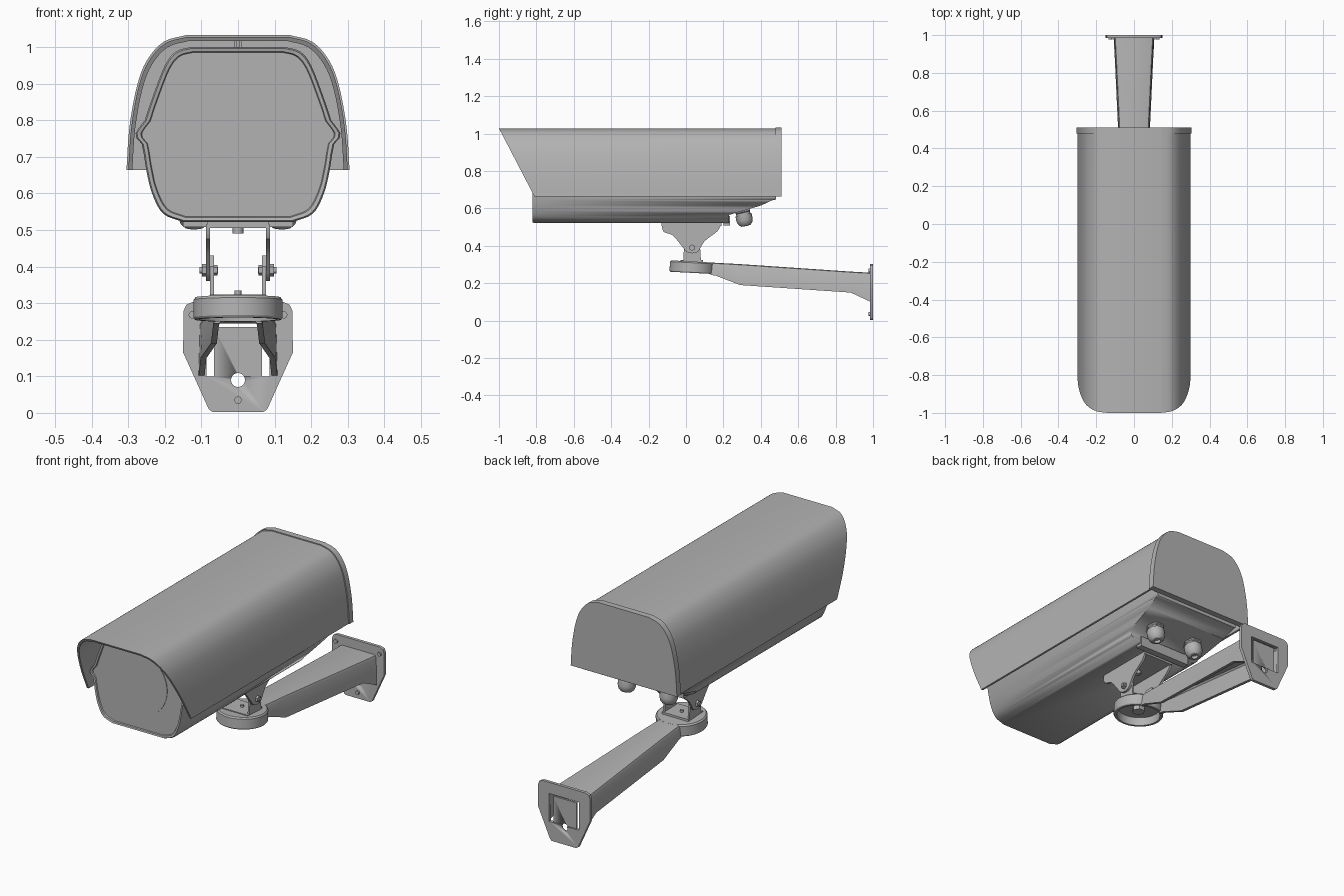
import bpy, bmesh, math
from mathutils import Matrix, Vector

cube = bpy.data.objects.get("Cube")
if cube:
    bpy.data.objects.remove(cube)

grey = bpy.data.materials.new("painted grey metal")
grey.use_nodes = True
GREY = (0.45, 0.45, 0.45, 1)
grey.diffuse_color = GREY
grey.node_tree.nodes["Principled BSDF"].inputs["Base Color"].default_value = GREY


def finish(name, bm, angle=30):
    bmesh.ops.recalc_face_normals(bm, faces=bm.faces)
    me = bpy.data.meshes.new(name)
    bm.to_mesh(me)
    bm.free()
    me.materials.append(grey)
    ob = bpy.data.objects.new(name, me)
    bpy.context.collection.objects.link(ob)
    bpy.ops.object.select_all(action='DESELECT')
    ob.select_set(True)
    bpy.context.view_layer.objects.active = ob
    bpy.ops.object.shade_smooth_by_angle(angle=math.radians(angle))
    return ob


def loft(name, rings, angle=30, cap=True):
    """Skin closed rings of 3D points, one after another."""
    bm = bmesh.new()
    loops = [[bm.verts.new(p) for p in ring] for ring in rings]
    n = len(loops[0])
    for a, b in zip(loops, loops[1:]):
        for i in range(n):
            j = (i + 1) % n
            bm.faces.new((a[i], a[j], b[j], b[i]))
    if cap:
        bm.faces.new(loops[0])
        bm.faces.new(loops[-1])
    return finish(name, bm, angle)


def prism_y(name, pts, y0, y1):
    return loft(name, [[(x, y, z) for x, z in pts] for y in (y0, y1)])


def prism_x(name, pts, x0, x1):
    return loft(name, [[(x, y, z) for y, z in pts] for x in (x0, x1)])


def lathe(name, profile, sides, matrix):
    """Revolve (radius, height) pairs about the local z axis."""
    steps = [2 * math.pi * i / sides for i in range(sides)]
    return loft(name, [[matrix @ Vector((r * math.cos(a), r * math.sin(a), z)) for a in steps]
                       for r, z in profile])


def rod(name, start, axis, radius, length, sides=20):
    turn = Vector((0, 0, 1)).rotation_difference(Vector(axis)).to_matrix().to_4x4()
    return lathe(name, [(radius, 0), (radius, length)], sides, Matrix.Translation(start) @ turn)


def box(name, x0, x1, y0, y1, z0, z1):
    return prism_y(name, [(x0, z0), (x1, z0), (x1, z1), (x0, z1)], y0, y1)


def curve(pts, n=4):
    """Smooth an open run of points."""
    p = [Vector(q) for q in pts]
    p = [2 * p[0] - p[1]] + p + [2 * p[-1] - p[-2]]
    out = []
    for a, b, c, d in zip(p, p[1:], p[2:], p[3:]):
        for k in range(n):
            t = k / n
            out.append(0.5 * (2 * b + (c - a) * t + (2 * a - 5 * b + 4 * c - d) * t * t
                              + (3 * b - a - 3 * c + d) * t ** 3))
    return [tuple(q) for q in out + [p[-2]]]


def mirrored(half):
    return half + [(-x, z) for x, z in reversed(half)]


def cut(ob, cutter):
    mod = ob.modifiers.new("cut", 'BOOLEAN')
    mod.operation = 'DIFFERENCE'
    mod.solver = 'EXACT'
    mod.object = cutter
    bpy.context.view_layer.objects.active = ob
    bpy.ops.object.modifier_apply(modifier=mod.name)
    bpy.data.objects.remove(cutter)


# Sunshade: thin arched shell with a raked front
arch = curve([(0.30, 0.664), (0.292, 0.78), (0.272, 0.89), (0.245, 0.96), (0.2, 1.01), (0.14, 1.028)])


def shrunk(t):
    return [(x * (1 - t / 0.3), z - t * max(0, (z - 0.664) / 0.364)) for x, z in arch]


shell = mirrored(arch) + list(reversed(mirrored(shrunk(0.011))))
loft("sunshade", [[(x, -1 + (1.028 - z) * 0.52, z) for x, z in shell],
                  [(x, 0.49, z) for x, z in shell]])
prism_y("sunshade_back_cap", mirrored(shrunk(-0.005)), 0.478, 0.51)
for s in (-1, 1):
    box("sunshade_clip", s * 0.007 - 0.004, s * 0.007 + 0.004, -0.83, -0.79, 0.998, 1.019)

# Housing: rounded body with side ridges and an inset front
upper = curve([(0.13, 1.0), (0.17, 0.988), (0.2, 0.95), (0.235, 0.86), (0.255, 0.8)])
ridge = [(0.272, 0.778), (0.28, 0.765), (0.278, 0.752), (0.263, 0.735)]
lower = curve([(0.258, 0.71), (0.25, 0.66), (0.235, 0.6), (0.205, 0.545), (0.15, 0.522)])
section = mirrored(upper + ridge + lower)


def body_ring(scale, y):
    return [(x * scale, y, 0.762 + (z - 0.762) * scale) for x, z in section]


housing = loft("housing", [body_ring(0.94, -0.812), body_ring(0.95, -0.818), body_ring(0.985, -0.82),
                           body_ring(1, -0.812), body_ring(1, 0.48)])
cut(housing, prism_x("pocket_cutter", [(0.23, 0.4), (0.23, 0.565), (0.4, 0.615), (0.465, 0.645),
                                       (0.6, 0.66), (0.6, 0.4)], -0.5, 0.5))
box("housing_rear_lip", -0.15, 0.15, 0.2, 0.235, 0.508, 0.56)
rod("front_window", (0, -0.811, 0.77), (0, -1, 0), 0.163, 0.004, 64)

# Cable glands under the rear pocket
for s in (-1, 1):
    place = Matrix.Translation((s * 0.12, 0.298, 0.605)) @ Matrix.Rotation(math.radians(193), 4, 'X')
    lathe("gland_nut", [(0.047, -0.02), (0.047, 0.025), (0.042, 0.03)], 6, place)
    lathe("gland_collar", [(0.038, 0.02), (0.038, 0.045)], 24, place)
    lathe("gland_cap", [(0.044, 0.04), (0.044, 0.07), (0.038, 0.088), (0.026, 0.1),
                        (0.016, 0.102), (0.016, 0.085)], 24, place)

# Tilt bracket: upper yoke and lower yoke joined by bolts
yoke = curve([(-0.13, 0.515), (-0.12, 0.475), (-0.07, 0.455), (-0.02, 0.395), (0.005, 0.367),
              (0.035, 0.36), (0.065, 0.37), (0.1, 0.425), (0.165, 0.475), (0.19, 0.515)], 3)
saddle = [(-0.015, 0.32), (0.08, 0.32), (0.075, 0.4), (0.055, 0.43), (0.015, 0.43), (-0.01, 0.4)]
box("yoke_plate", -0.085, 0.085, -0.13, 0.19, 0.505, 0.524)
rod("yoke_plate_bolt", (0, 0.03, 0.49), (0, 0, 1), 0.015, 0.02)
for s in (-1, 1):
    prism_x("yoke_cheek", yoke, s * 0.076, s * 0.088)
    prism_x("saddle_cheek", saddle, s * 0.066, s * 0.076)
    rod("tilt_bolt", (s * 0.055, 0.033, 0.39), (s, 0, 0), 0.009, 0.05)
    rod("tilt_bolt_head", (s * 0.086, 0.033, 0.39), (s, 0, 0), 0.017, 0.013, 6)
    rod("tilt_bolt_nut", (s * 0.056, 0.033, 0.39), (s, 0, 0), 0.015, 0.01, 6)
box("saddle_base", -0.076, 0.076, -0.03, 0.09, 0.312, 0.324)
rod("swivel_bolt", (0, 0.035, 0.32), (0, 0, 1), 0.009, 0.014)

# Swivel cup: open underneath, tilted with the arm
tilt = Matrix.Translation((0, 0.035, 0.285)) @ Matrix.Rotation(math.radians(-3), 4, 'X')
lathe("swivel_cup", [(0.03, 0.012), (0.104, 0.012), (0.106, -0.03), (0.118, -0.03), (0.122, -0.024),
                     (0.122, 0.024), (0.116, 0.031), (0.03, 0.031)], 48, tilt)
rod("swivel_nut", (0, 0.035, 0.275), (0, 0, 1), 0.032, 0.042, 6)

# Arm: channel open underneath, widening towards the wall
def channel(y, top, bottom, w):
    t = 0.012
    outer = [(w + 0.004, bottom), (w, top - 0.015), (w - 0.005, top - 0.004), (w - 0.015, top)]
    inner = [(w - t, bottom), (w - t - 0.003, top - t - 0.008), (w - t - 0.01, top - t)]
    ring = mirrored(outer) + list(reversed(mirrored(inner)))
    return [(x, y, z) for x, z in ring]


loft("arm", [channel(0.13, 0.311, 0.245, 0.062), channel(0.16, 0.309, 0.24, 0.064),
             channel(0.29, 0.302, 0.19, 0.07), channel(0.88, 0.262, 0.15, 0.098),
             channel(0.988, 0.256, 0.1, 0.104)])

# Wall plate with an opening behind the arm and a tongue inside it
outline = [(0.125, 0.303), (0.142, 0.295), (0.149, 0.278), (0.15, 0.165), (0.08, 0.01), (0.07, 0.003)]
plate = prism_y("wall_plate", mirrored(outline), 0.984, 1.0)
cut(plate, box("opening_cutter", -0.086, 0.086, 0.9, 1.1, 0.1, 0.245))
tongue = box("wall_plate_tongue", -0.066, 0.066, 0.984, 0.994, 0.09, 0.235)
for part in (plate, tongue):
    cut(part, rod("hole_cutter", (0, 0.9, 0.09), (0, 1, 0), 0.019, 0.2, 24))
for x, z in ((-0.125, 0.268), (0.125, 0.268), (0, 0.035)):
    rod("wall_screw", (x, 0.976, z), (0, 1, 0), 0.01, 0.01)
